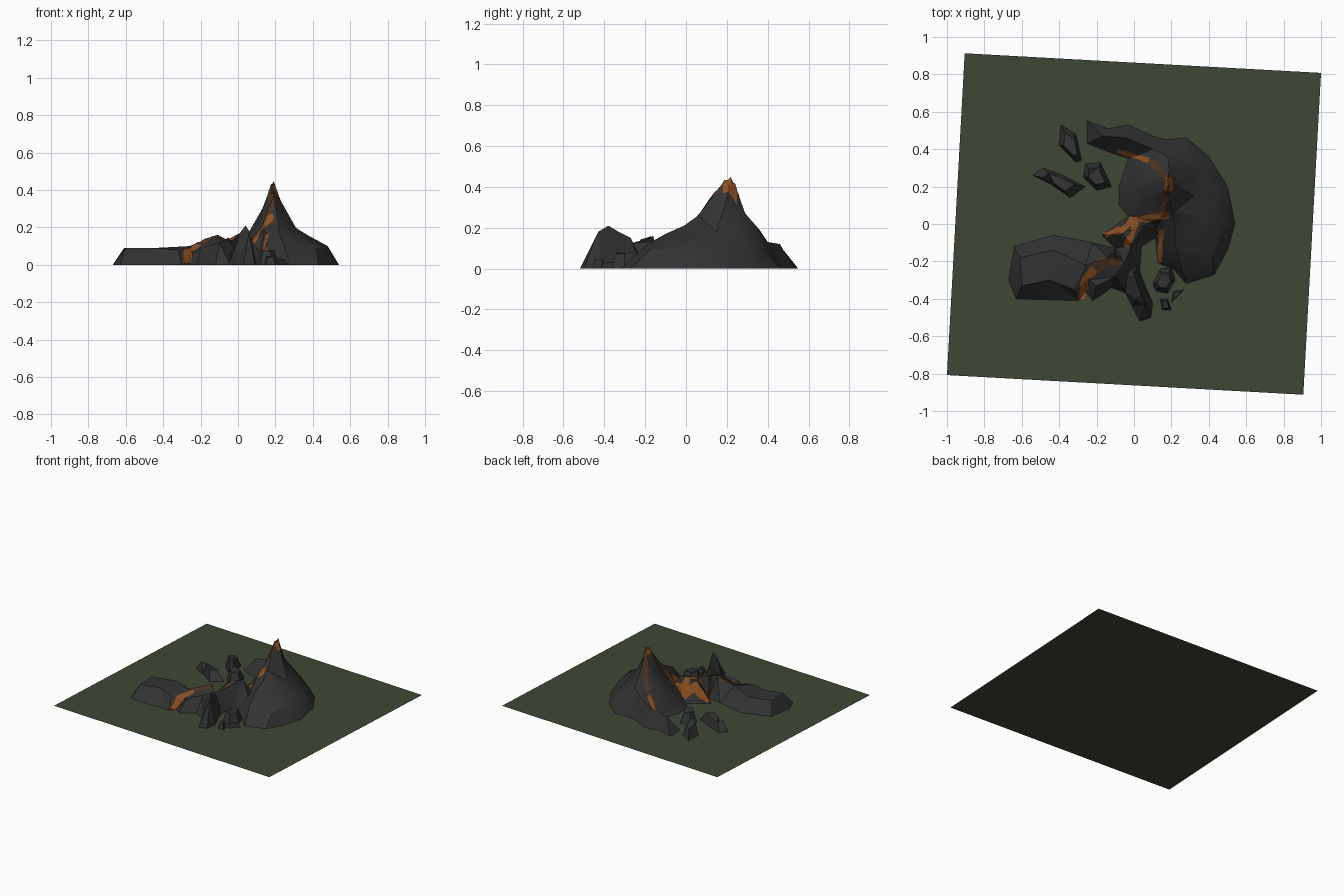
import bpy
import math
import random
from mathutils import Vector
from mathutils.bvhtree import BVHTree
from mathutils.geometry import delaunay_2d_cdt

random.seed(4)
if "Cube" in bpy.data.objects:
    bpy.data.objects.remove(bpy.data.objects["Cube"])


def material(name, colour):
    mat = bpy.data.materials.new(name)
    mat.use_nodes = True
    mat.diffuse_color = (*colour, 1)
    mat.node_tree.nodes["Principled BSDF"].inputs["Base Color"].default_value = (*colour, 1)
    return mat


GRASS = material("dark grass", (.048, .064, .036))
ROCK = material("dark rock", (.032, .032, .032))
LAVA = material("cooling lava", (.27, .08, .015))
SCORCHED = material("scorched rock", (.075, .034, .016))
all_verts, all_faces = [], []


def add_mesh(name, verts, faces, mat, smooth_angle=None):
    mesh = bpy.data.meshes.new(name)
    mesh.from_pydata(verts, [], faces)
    mesh.materials.append(mat)
    obj = bpy.data.objects.new(name, mesh)
    bpy.context.collection.objects.link(obj)
    if smooth_angle:
        bpy.ops.object.select_all(action='DESELECT')
        obj.select_set(True)
        bpy.context.view_layer.objects.active = obj
        bpy.ops.object.shade_smooth_by_angle(angle=math.radians(smooth_angle))
    return obj


def rock(name, outline, summits, smooth_angle=30):
    """Stretch a faceted skin from a ground outline over summit points (in hundredths)."""
    points = [Vector((x, y, 0)) / 100 for x, y in outline]
    points += [Vector(p) / 100 for p in summits]
    loop = list(range(len(outline)))
    flat, _, faces, origins, _, _ = delaunay_2d_cdt(
        [p.to_2d() for p in points], [], [loop], 1, 1e-5)
    verts = [(v.x, v.y, points[o[0]].z if o else 0) for v, o in zip(flat, origins)]
    base = len(all_verts)
    all_verts.extend(verts)
    all_faces.extend([base + i for i in face] for face in faces)
    return add_mesh(name, verts, faces, ROCK, smooth_angle)


def boulder(name, outline, height):
    """Small loose rock: its outline shrunk to an uneven top."""
    cx = sum(p[0] for p in outline) / len(outline)
    cy = sum(p[1] for p in outline) / len(outline)
    top = [(cx + (x - cx) * .6, cy + (y - cy) * .6, height * random.uniform(.7, 1))
           for x, y in outline]
    rock(name, outline, top, 15)


# Ground sheet
bpy.ops.mesh.primitive_plane_add(size=1, rotation=(0, 0, math.radians(-3.15)))
ground = bpy.context.object
ground.name = "ground"
ground.scale = (1.908, 1.723, 1)
ground.data.materials.append(GRASS)

# Crescent mountain with a sharp peak
rock("mountain",
     [(-25, 55), (-25, 43), (-12, 38), (-3, 35), (-8, 20), (-8, 10), (-2, 3),
      (11, -4), (13, -21), (21, -24), (28, -32), (43, -27), (50, -14), (54, 0),
      (50, 20), (40, 36), (28, 46), (17, 45), (10, 47), (-3, 53), (-14, 51)],
     [(18, 19, 43), (19, 22, 44), (18, 24, 41), (19, 14, 37), (21, 6, 26),
      (22, -1, 21), (22, -10, 17), (24, -19, 12), (23, 20, 34), (27, 21, 25),
      (32, 15, 18), (37, 5, 16), (30, -12, 15), (48, 0, 10), (42, -18, 9),
      (36, 30, 10), (45, 16, 10), (28, 38, 10), (19, 29, 27), (18, 36, 19),
      (10, 40, 13), (-4, 46, 12), (-17, 47, 10), (13, 21, 30), (10, 14, 20),
      (9, 27, 19), (1, 19, 9), (14, 2, 19), (16, -8, 13)])

# Low ridge running out to a flat slab
rock("west_ridge",
     [(-64, -12), (-67, -30), (-63, -40), (-30, -41), (-26, -36), (-22, -41),
      (-12, -34), (-4, -37), (3, -25), (4, -12), (15, -5), (14, 4), (-2, 5),
      (-17, -6), (-10, -13), (-22, -10), (-43, -6)],
     [(-61, -18, 9), (-60, -33, 9), (-43, -14, 9), (-45, -30, 9), (-32, -35, 8),
      (-26, -22, 10), (-14, -18, 15), (-11, -16, 16), (-5, -21, 13), (-1, -11, 14),
      (5, -1, 18), (-7, -5, 13), (-20, -33, 9), (-10, -28, 12), (-24, -30, 6)], 20)

# Tall front crag
rock("front_crag",
     [(-6, -28), (-2, -20), (2, -22), (6, -33), (10, -42), (9, -50), (3, -52),
      (-1, -44), (-5, -36)],
     [(0, -27, 15), (2, -33, 18), (4, -38, 21), (6, -43, 18), (1, -40, 17)], 20)

# Loose boulders around both openings of the crescent
for name, outline, height in (
        ("front_boulder", [(10, -32), (14, -24), (20, -23), (22, -30), (18, -37), (12, -36)], 10),
        ("front_pebble", [(14, -40), (18, -40), (20, -46), (15, -46)], 5),
        ("front_shard", [(20, -42), (27, -35), (21, -36)], 4),
        ("back_boulder", [(-39, 53), (-31, 48), (-28, 34), (-31, 33), (-40, 42)], 9),
        ("side_boulder", [(-54, 26), (-49, 30), (-38, 26), (-26, 20), (-34, 14), (-44, 21)], 8),
        ("inner_boulder", [(-26, 32), (-18, 33), (-12, 20), (-20, 18), (-27, 25)], 9)):
    boulder(name, outline, height)

# Lava ribbons draped over the finished rocks
surface = BVHTree.FromPolygons(all_verts, all_faces)


def flow(name, path, width, mat, lift=.006, across=5):
    path = [Vector(p) / 100 for p in path]
    line = []
    for a, b in zip(path, path[1:]):
        steps = max(2, int((b - a).length / .01))
        line += [a.lerp(b, i / steps) for i in range(steps)]
    line.append(path[-1])
    verts, faces = [], []
    for i, p in enumerate(line):
        ahead = line[min(i + 3, len(line) - 1)] - line[max(i - 3, 0)]
        side = Vector((-ahead.y, ahead.x)).normalized()
        spread = width * (1 + .2 * math.sin(i * .7))
        for j in range(across):
            q = p + side * spread * (j / (across - 1) - .5)
            hit = surface.ray_cast(Vector((q.x, q.y, 1)), Vector((0, 0, -1)))[0]
            verts.append((q.x, q.y, (hit.z if hit else 0) + lift))
    for i in range(len(line) - 1):
        for j in range(across - 1):
            k = i * across + j
            faces.append((k, k + across, k + across + 1, k + 1))
    add_mesh(name, verts, faces, mat)


flow("peak_lava", [(19, 18), (19, 25)], .045, LAVA, .009)
flow("front_streak", [(18, 20), (18, 12), (15, 6), (9, 3)], .04, SCORCHED)
flow("back_streak", [(18, 23), (14, 29), (6, 35)], .03, SCORCHED)
flow("back_lava", [(8, 34), (1, 36), (-9, 39)], .025, LAVA, .008)
flow("saddle_lava", [(19, 5), (8, 3), (-1, 2), (-6, -3), (-16, -6)], .035, LAVA, .008)
flow("saddle_branch", [(1, 2), (-1, -6), (-5, -12)], .03, LAVA, .007)
flow("ridge_streak", [(-7, -18), (-17, -21), (-24, -26)], .06, SCORCHED)
flow("ridge_lava", [(-21, -24), (-26, -29), (-28, -40)], .04, LAVA, .008)
flow("south_lava", [(15, -3), (14, -12), (14, -21)], .025, LAVA)
